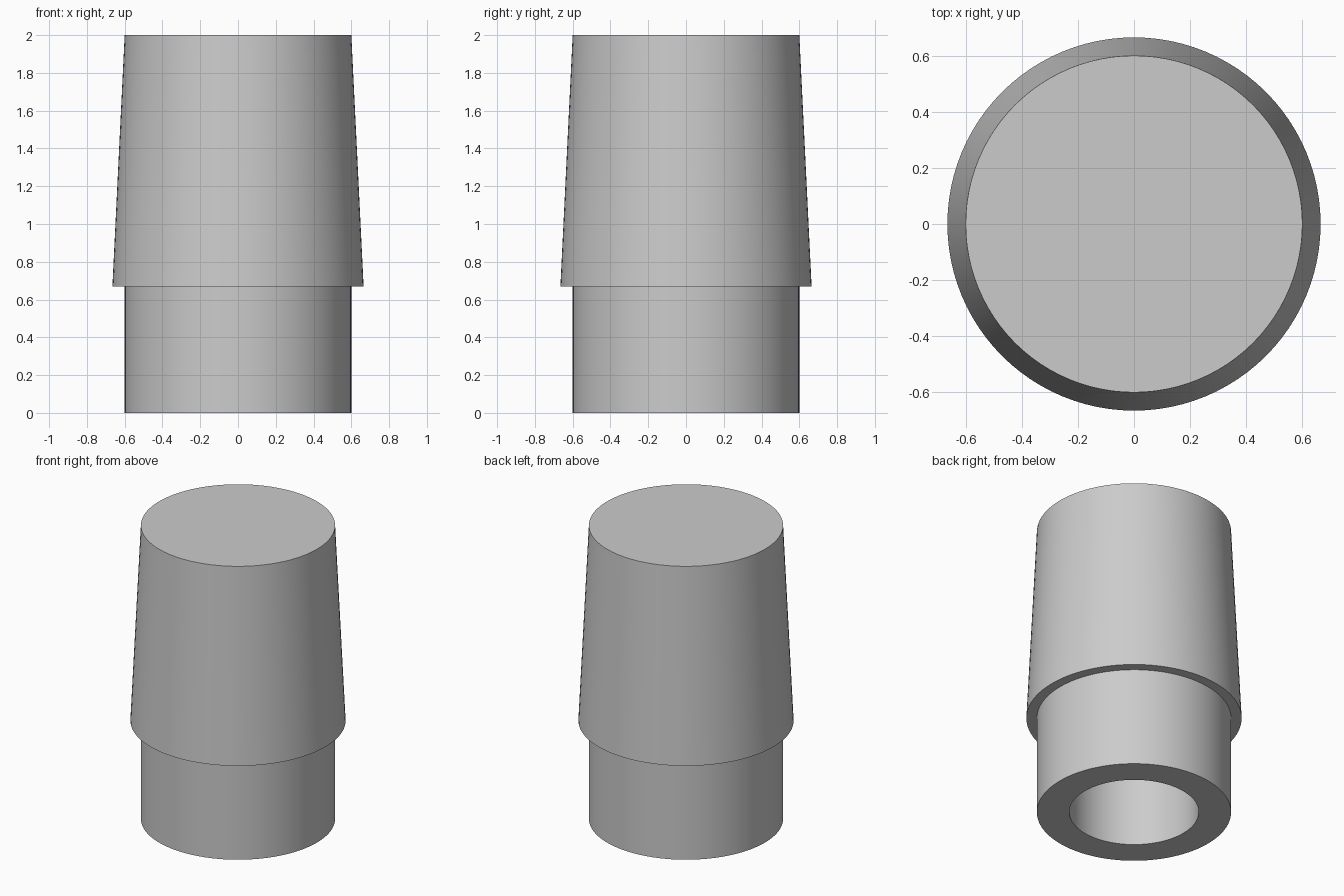
import bpy
import bmesh
import math

default = bpy.data.objects.get("Cube")
if default:
    bpy.data.objects.remove(default, do_unlink=True)

# Plain grey material
grey = bpy.data.materials.new("light grey")
grey.use_nodes = True
colour = (0.6, 0.6, 0.6, 1)
grey.diffuse_color = colour
grey.node_tree.nodes["Principled BSDF"].inputs["Base Color"].default_value = colour


def lathe(name, profile, segments=96):
    """Spin a radius/height profile around z into a closed solid."""
    bm = bmesh.new()
    verts = [bm.verts.new((r, 0, z)) for r, z in profile]
    edges = [bm.edges.new(pair) for pair in zip(verts, verts[1:])]
    bmesh.ops.spin(bm, geom=verts + edges, cent=(0, 0, 0), axis=(0, 0, 1),
                   angle=2 * math.pi, steps=segments, use_merge=True)
    bmesh.ops.remove_doubles(bm, verts=bm.verts, dist=1e-4)
    bmesh.ops.recalc_face_normals(bm, faces=bm.faces)
    mesh = bpy.data.meshes.new(name)
    bm.to_mesh(mesh)
    bm.free()
    mesh.materials.append(grey)
    obj = bpy.data.objects.new(name, mesh)
    bpy.context.collection.objects.link(obj)
    bpy.ops.object.select_all(action="DESELECT")
    obj.select_set(True)
    bpy.context.view_layer.objects.active = obj
    bpy.ops.object.shade_smooth_by_angle(angle=math.radians(30))
    return obj


# Closed top, tapered body, stepped neck and blind bore from below
top, shoulder, bore_end = 2.0, 0.67, 1.5
lathe("hollow_plug", [
    (0, top), (0.6, top),
    (0.665, shoulder), (0.6, shoulder),
    (0.6, 0), (0.4, 0),
    (0.4, bore_end), (0, bore_end),
])
